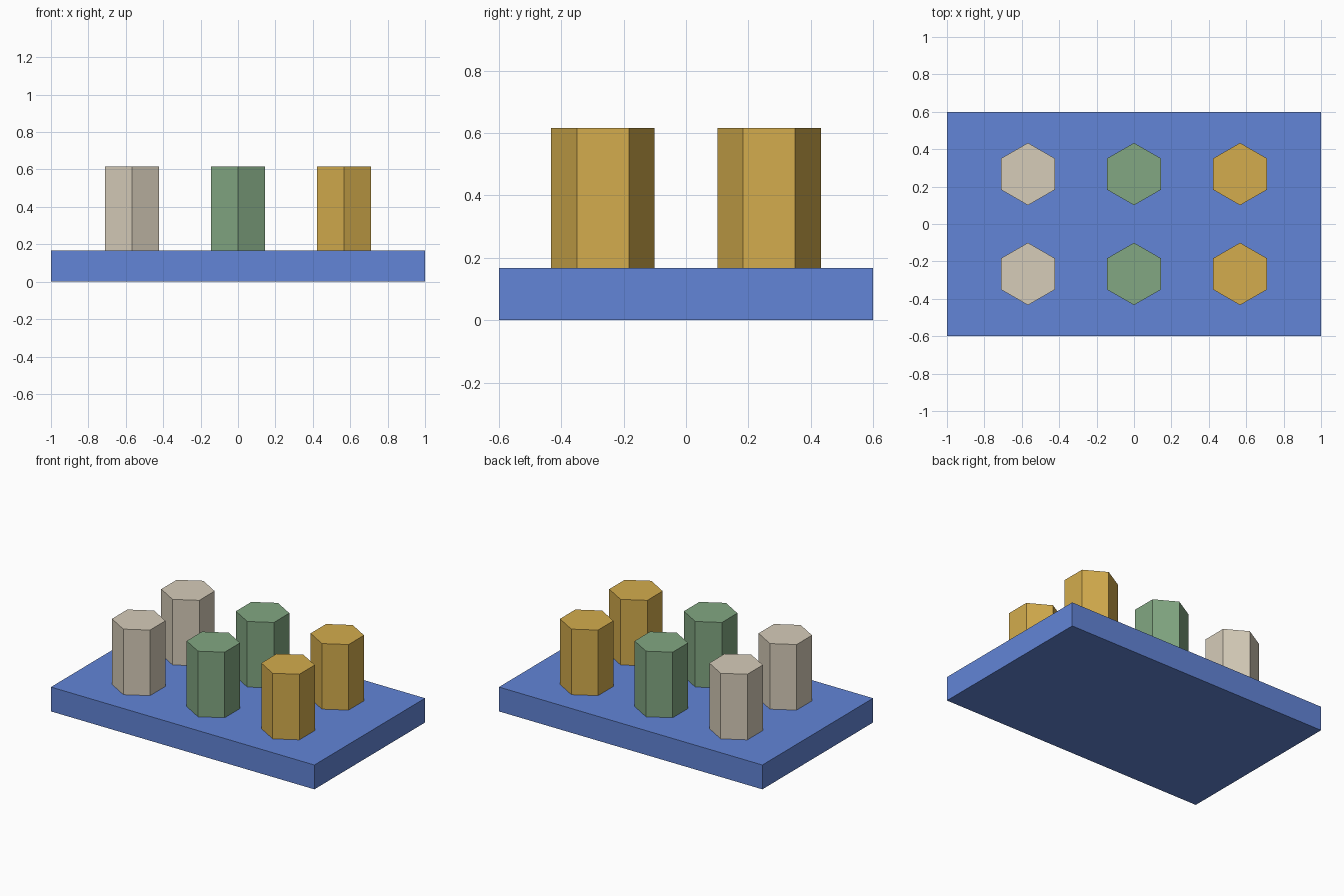
import bpy, bmesh, math
from mathutils import Matrix

if "Cube" in bpy.data.objects:
    bpy.data.objects.remove(bpy.data.objects["Cube"])

BASE_TOP, PEG_TOP, PEG_RADIUS = 0.167, 0.617, 0.1667


def material(name, rgb):
    mat = bpy.data.materials.new(name)
    lin = [((c / 255 + 0.055) / 1.055) ** 2.4 for c in rgb]  # sRGB to linear
    mat.diffuse_color = (*lin, 1)
    mat.use_nodes = True
    mat.node_tree.nodes["Principled BSDF"].inputs["Base Color"].default_value = mat.diffuse_color
    return mat


def add_object(name, bm, mat):
    mesh = bpy.data.meshes.new(name)
    bm.to_mesh(mesh)
    bm.free()
    mesh.materials.append(mat)
    obj = bpy.data.objects.new(name, mesh)
    bpy.context.collection.objects.link(obj)
    return obj


# Flat rectangular base
bm = bmesh.new()
bmesh.ops.create_cube(bm, size=1, matrix=Matrix.Translation((0, 0, BASE_TOP / 2))
                      @ Matrix.Diagonal((2, 1.2, BASE_TOP, 1)))
add_object("base", bm, material("blue", (98, 133, 215)))


# Hexagonal peg with corners pointing along y
def peg(name, x, y, mat):
    bm = bmesh.new()
    ring = [bm.verts.new((PEG_RADIUS * math.sin(math.tau * i / 6),
                          PEG_RADIUS * math.cos(math.tau * i / 6), 0)) for i in range(6)]
    bottom = bm.faces.new(ring)  # clockwise, so it faces down
    top = bmesh.ops.extrude_face_region(bm, geom=[bottom], use_keep_orig=True)["geom"]
    bmesh.ops.translate(bm, vec=(0, 0, PEG_TOP - BASE_TOP),
                        verts=[v for v in top if isinstance(v, bmesh.types.BMVert)])
    bmesh.ops.recalc_face_normals(bm, faces=bm.faces)
    add_object(name, bm, mat).location = (x, y, BASE_TOP)


# Three columns of pegs, one colour each, in two rows
columns = [("cream", (214, 204, 185), -0.567),
           ("green", (130, 167, 130), 0),
           ("gold", (211, 172, 77), 0.567)]
for colour, rgb, x in columns:
    mat = material(colour, rgb)
    for row, y in (("front", -0.267), ("back", 0.267)):
        peg(f"{row}_{colour}_peg", x, y, mat)
